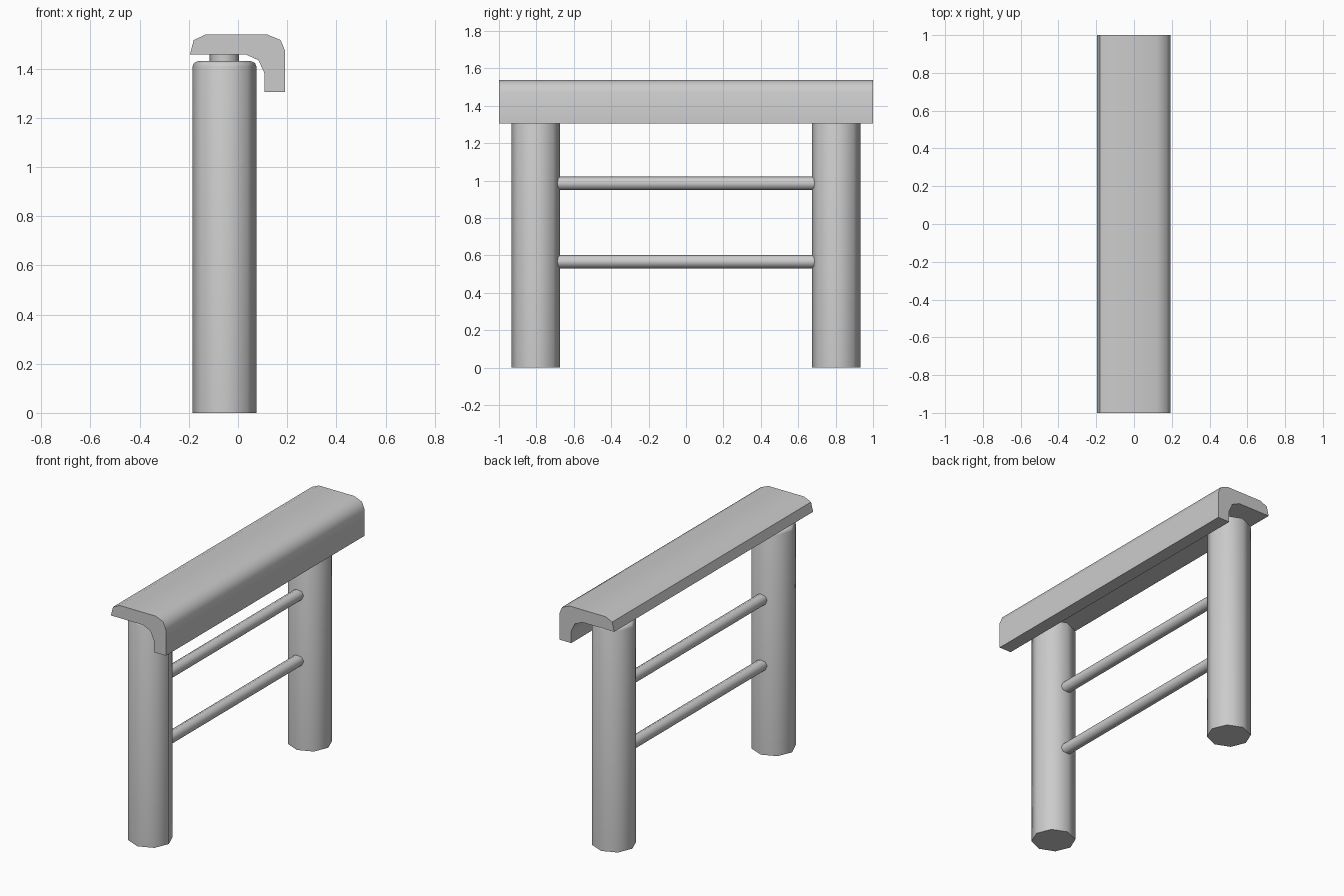
import bpy, bmesh, math

if "Cube" in bpy.data.objects:
    bpy.data.objects.remove(bpy.data.objects["Cube"])

POST_X = -0.055
POST_Y = 0.8025


def finish(name, bm):
    bmesh.ops.recalc_face_normals(bm, faces=bm.faces)
    mesh = bpy.data.meshes.new(name)
    bm.to_mesh(mesh)
    bm.free()
    obj = bpy.data.objects.new(name, mesh)
    bpy.context.collection.objects.link(obj)
    bpy.ops.object.select_all(action='DESELECT')
    obj.select_set(True)
    bpy.context.view_layer.objects.active = obj
    bpy.ops.object.shade_smooth_by_angle(angle=math.radians(50))
    return obj


def turned(name, profile, sides=8):
    """Closed solid turned about z from (radius, height) rings."""
    bm = bmesh.new()
    rings = [[bm.verts.new((r * math.cos(math.tau * i / sides),
                            r * math.sin(math.tau * i / sides), z))
              for i in range(sides)] for r, z in profile]
    for a, b in zip(rings, rings[1:]):
        for i in range(sides):
            j = (i + 1) % sides
            bm.faces.new((a[i], a[j], b[j], b[i]))
    bm.faces.new(rings[0])
    bm.faces.new(rings[-1])
    return finish(name, bm)


def extruded(name, profile, length):
    """(x, z) outline extruded along y, centred."""
    bm = bmesh.new()
    ends = [[bm.verts.new((x, y, z)) for x, z in profile]
            for y in (-length / 2, length / 2)]
    n = len(profile)
    for i in range(n):
        j = (i + 1) % n
        bm.faces.new((ends[0][i], ends[0][j], ends[1][j], ends[1][i]))
    for e in ends:
        bm.faces.new(e)
    return finish(name, bm)


# Hooked top beam
extruded("top_beam", [
    (-0.195, 1.458), (-0.18, 1.516), (-0.132, 1.538), (0.12, 1.538),
    (0.173, 1.516), (0.192, 1.471), (0.192, 1.305), (0.108, 1.305),
    (0.108, 1.38), (0.083, 1.434), (0.03, 1.458)], 2.0)

# Eight-sided posts with a softened rim, and the short necks under the beam
for side, label in ((-1, "front"), (1, "back")):
    post = turned(label + "_post", [(0.13, 0), (0.13, 1.408),
                                    (0.124, 1.423), (0.108, 1.43)])
    neck = turned(label + "_neck", [(0.06, 1.425), (0.06, 1.462)])
    for part in (post, neck):
        part.location = (POST_X, side * POST_Y, 0)

# Cross rails between the posts
for label, z in (("lower", 0.567), ("upper", 0.985)):
    rail = turned(label + "_rail", [(0.036, -0.71), (0.036, 0.71)])
    rail.rotation_euler.x = math.pi / 2
    rail.location = (POST_X, 0, z)
